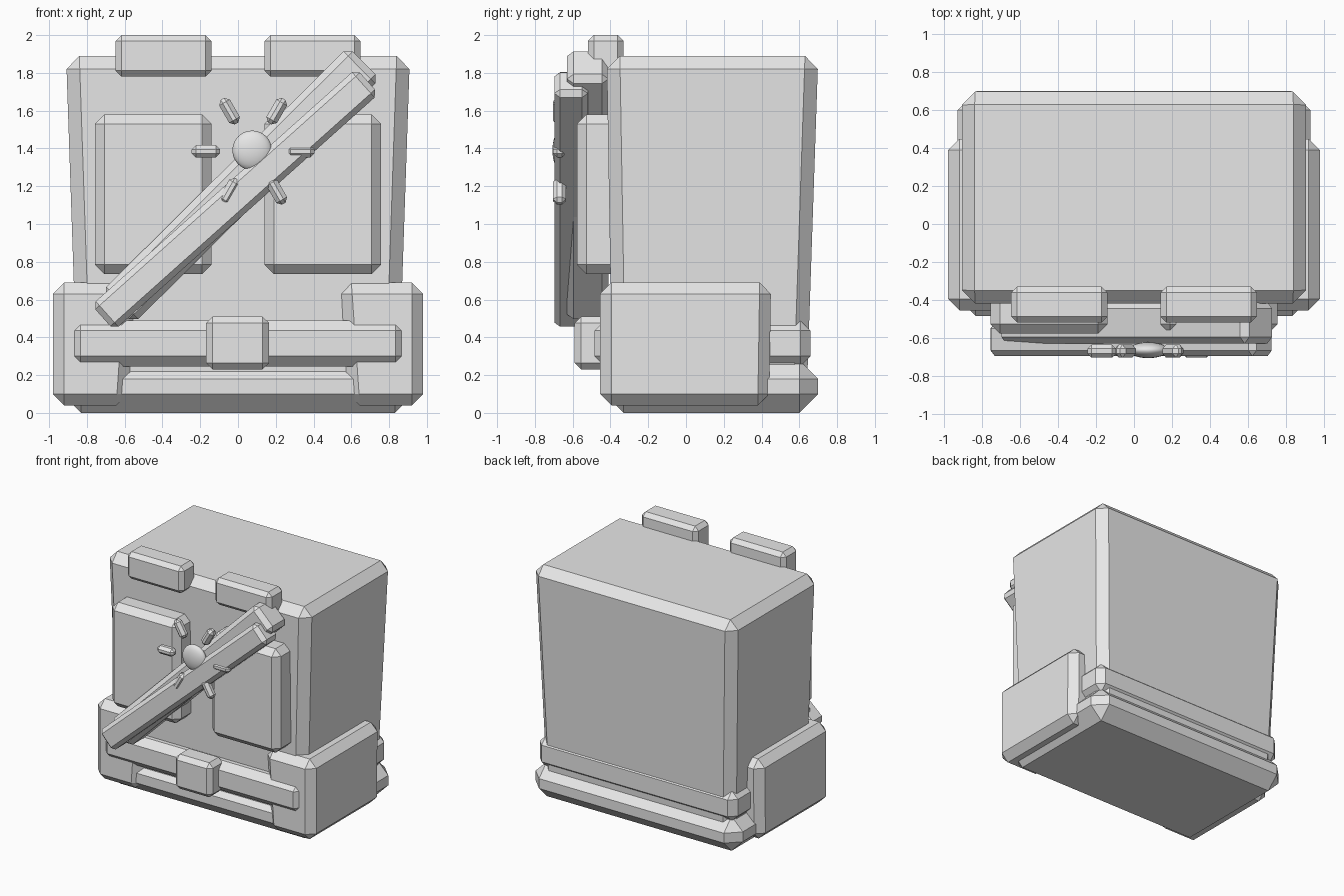
import bpy, bmesh, math
from mathutils import Matrix, Vector

cube = bpy.data.objects.get("Cube")
if cube:
    bpy.data.objects.remove(cube, do_unlink=True)

grey = bpy.data.materials.new("light grey")
grey.use_nodes = True
grey.diffuse_color = (0.8, 0.8, 0.8, 1)
grey.node_tree.nodes["Principled BSDF"].inputs["Base Color"].default_value = (0.8, 0.8, 0.8, 1)


def finish(name, bm):
    mesh = bpy.data.meshes.new(name)
    bm.to_mesh(mesh)
    bm.free()
    mesh.materials.append(grey)
    obj = bpy.data.objects.new(name, mesh)
    bpy.context.collection.objects.link(obj)
    return obj


def block(name, low, high, chamfer, taper=None, angle=0):
    """Chamfered box; taper moves the bottom corners, angle turns it about y."""
    low, high = Vector(low), Vector(high)
    size, centre = high - low, (low + high) / 2
    bm = bmesh.new()
    bmesh.ops.create_cube(bm, size=1)
    for v in bm.verts:
        v.co = Vector(a * b for a, b in zip(v.co, size))
        if taper and v.co.z < 0:
            v.co.x += taper[0] if v.co.x < 0 else taper[1]
            v.co.y += taper[2] if v.co.y < 0 else taper[3]
    bmesh.ops.bevel(bm, geom=bm.edges[:], offset=chamfer, segments=1,
                    profile=0.5, affect='EDGES')
    turn = Matrix.Rotation(-math.radians(angle), 4, 'Y')
    bm.transform(Matrix.Translation(centre) @ turn)
    return finish(name, bm)


def bar(name, x, z, length, width, y_front, y_back, chamfer, angle):
    """Slanted bar lying along the front."""
    return block(name, (x - length / 2, y_front, z - width / 2),
                 (x + length / 2, y_back, z + width / 2), chamfer, angle=angle)


# Main body, plinth and belt
block("body", (-0.91, -0.42, 0.12), (0.91, 0.70, 1.89), 0.07,
      taper=(0.06, -0.06, 0.03, -0.06))
block("plinth", (-0.93, -0.43, 0), (0.93, 0.70, 0.28), 0.10).scale = (1, 1, 1)
block("belt", (-0.89, -0.485, 0.245), (0.89, 0.66, 0.49), 0.055)
block("buckle", (-0.17, -0.59, 0.23), (0.165, -0.40, 0.51), 0.035)

# Paired parts
for side, name in ((1, "left"), (-1, "right")):
    def pair(part, x0, x1, y0, y1, z0, z1, chamfer, taper=0):
        xs = sorted((side * x0, side * x1))
        inner = (taper, 0, 0, -0.01) if side > 0 else (0, -taper, 0, -0.01)
        block(name + "_" + part, (xs[0], y0, z0), (xs[1], y1, z1), chamfer,
              taper=inner if taper else None)
    pair("side_pouch", 0.54, 0.98, -0.455, 0.45, 0.04, 0.69, 0.06, taper=0.045)
    pair("front_panel", 0.14, 0.757, -0.578, -0.33, 0.735, 1.58, 0.05)
    pair("top_clip", 0.14, 0.648, -0.52, -0.33, 1.78, 2.0, 0.032)

# Crossed diagonal planks
bar("back_plank", 0.015, 1.205, 1.84, 0.24, -0.63, -0.41, 0.035, 44.8)
bar("front_plank", -0.015, 1.13, 1.88, 0.18, -0.697, -0.52, 0.03, 41.8)

# Sun emblem: flattened disc with six rays
bm = bmesh.new()
bmesh.ops.create_uvsphere(bm, u_segments=24, v_segments=12, radius=0.105)
bm.transform(Matrix.Translation((0.075, -0.665, 1.39)) @ Matrix.Diagonal((1, 0.4, 1, 1)))
for f in bm.faces:
    f.smooth = True
finish("sun_disc", bm)
for i in range(6):
    a = math.radians(60 * i)
    bar("sun_ray_%d" % (i + 1), 0.08 + 0.25 * math.cos(a), 1.385 + 0.245 * math.sin(a),
        0.15, 0.065, -0.705, -0.635, 0.022, 60 * i)
